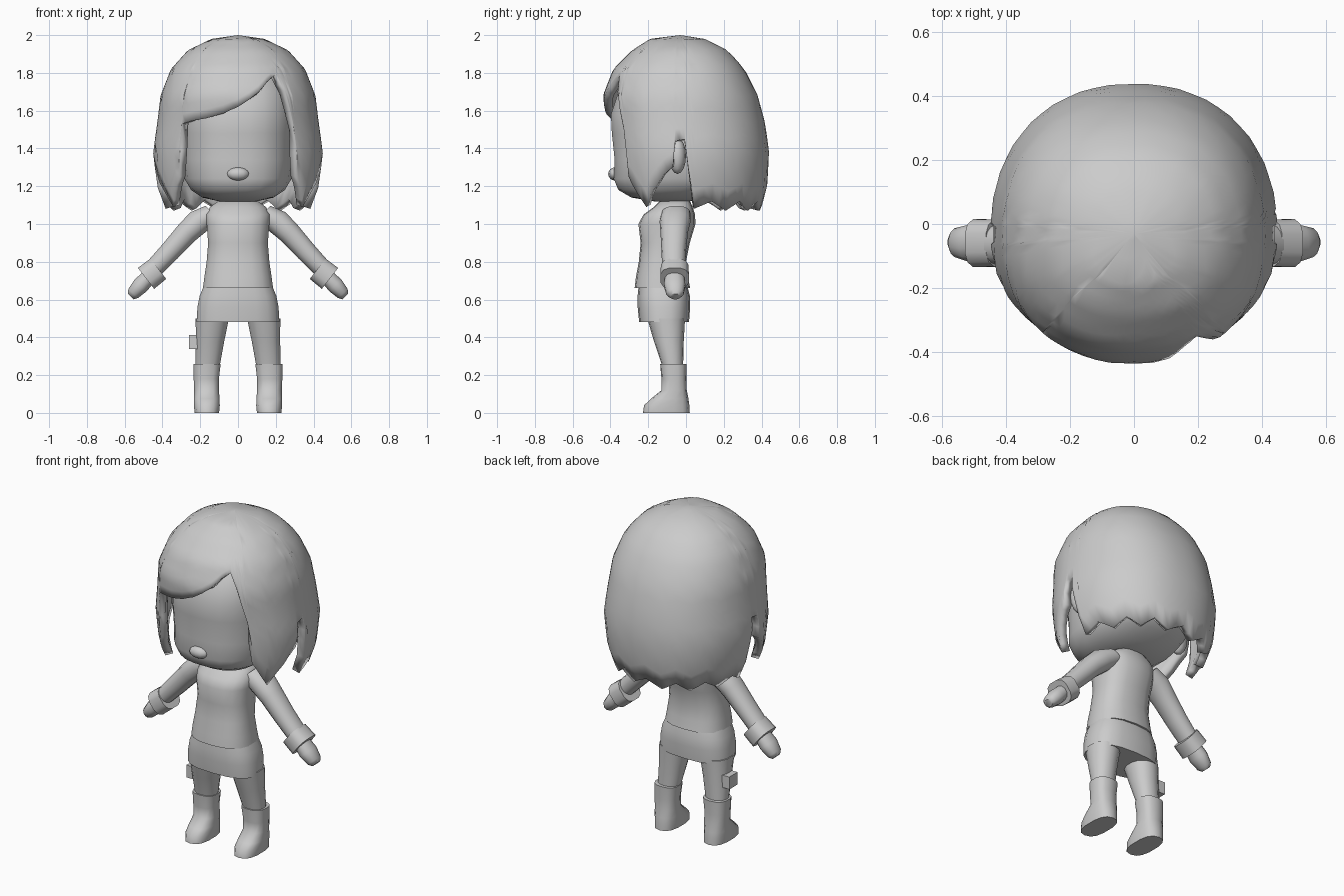
import bpy, bmesh, math
from math import sin, cos, pi, radians
from mathutils import Vector, Matrix

cube = bpy.data.objects.get("Cube")
if cube:
    bpy.data.objects.remove(cube, do_unlink=True)

grey = bpy.data.materials.new("plain grey")
grey.use_nodes = True
grey.diffuse_color = (0.6, 0.6, 0.6, 1)
grey.node_tree.nodes["Principled BSDF"].inputs["Base Color"].default_value = (0.6, 0.6, 0.6, 1)


def finish(name, bm, smooth=50, fix_normals=True):
    if fix_normals:
        bmesh.ops.recalc_face_normals(bm, faces=bm.faces)
    mesh = bpy.data.meshes.new(name)
    bm.to_mesh(mesh)
    bm.free()
    mesh.materials.append(grey)
    obj = bpy.data.objects.new(name, mesh)
    bpy.context.collection.objects.link(obj)
    bpy.ops.object.select_all(action="DESELECT")
    obj.select_set(True)
    bpy.context.view_layer.objects.active = obj
    if smooth:
        bpy.ops.object.shade_smooth_by_angle(angle=radians(smooth))
    return obj


def spow(v, p):
    return math.copysign(abs(v) ** (2 / p), v)


def loft(name, rings, sides=14, p=2.2, tilt=0, smooth=50):
    """Rings are (centre x, z, half width, front y, back y)."""
    bm = bmesh.new()
    turn = Matrix.Rotation(radians(tilt), 3, "Y")
    loops = []
    for x, z, w, front, back in rings:
        c = Vector((x, (front + back) / 2, z))
        loop = []
        for i in range(sides):
            a = 2 * pi * (i + 0.5) / sides
            off = Vector((w * spow(cos(a), p), (back - front) / 2 * spow(sin(a), p), 0))
            loop.append(bm.verts.new(c + turn @ off))
        loops.append(loop)
    for lo, hi in zip(loops, loops[1:]):
        for i in range(sides):
            k = (i + 1) % sides
            bm.faces.new((lo[i], lo[k], hi[k], hi[i]))
    bm.faces.new(loops[0][::-1])
    bm.faces.new(loops[-1])
    return finish(name, bm, smooth)


def upright(name, rings, **kw):
    return loft(name, [(0,) + r for r in rings], **kw)


def blob(name, centre, size):
    bm = bmesh.new()
    bmesh.ops.create_uvsphere(bm, u_segments=12, v_segments=8, radius=1)
    bmesh.ops.transform(bm, verts=bm.verts,
                        matrix=Matrix.Translation(centre) @ Matrix.Diagonal((*size, 1)))
    return finish(name, bm, 60)


def lerp(table, x, col=1):
    """Linear lookup in rows sorted by their first entry."""
    if x <= table[0][0]:
        return table[0][col]
    for a, b in zip(table, table[1:]):
        if x <= b[0]:
            return a[col] + (b[col] - a[col]) * (x - a[0]) / (b[0] - a[0])
    return table[-1][col]


# Head, nose and neck
upright("head", [
    (1.12, .10, -.17, .02), (1.14, .19, -.29, .10), (1.18, .25, -.36, .20),
    (1.24, .285, -.385, .28), (1.34, .295, -.38, .31), (1.48, .30, -.395, .33),
    (1.58, .305, -.40, .33), (1.70, .29, -.36, .30), (1.82, .23, -.27, .22),
    (1.88, .12, -.15, .12)], sides=24, p=2.5, smooth=60)
blob("nose", (0, -.375, 1.265), (.06, .037, .035))
upright("neck", [(1.06, .06, -.12, .0), (1.18, .06, -.12, .0)])

# Hair: radius by height (side, back, front) and hem height by angle from the front
profile = [(1.05, .375, .42, .33), (1.20, .43, .46, .36), (1.38, .45, .47, .375),
           (1.53, .428, .45, .39), (1.68, .41, .41, .41), (1.82, .355, .34, .355),
           (1.92, .265, .25, .255), (1.98, .14, .13, .16), (2.0, 0, 0, 0)]
side_hem = [(43, 1.25), (52, 1.16), (60, 1.09), (67, 1.17), (78, 1.26),
            (85, 1.30), (87, 1.44), (92, 1.45), (94, 1.3), (98, 1.08)]
fringe = [(-42, 1.53), (-34, 1.545), (-21, 1.56), (-9, 1.585), (0, 1.62), (14, 1.70),
          (22, 1.755), (30, 1.79), (36, 1.70), (41, 1.50)]
back_hem = [(98 + 12 * i, 1.12 if i % 2 else 1.07) for i in range(1, 14)]
hem = fringe + side_hem + back_hem + [(360 - a, z) for a, z in reversed(side_hem)]
hem.append((318, 1.53))

angles = sorted({a for a, z in hem} | {(a[0] + b[0]) / 2 for a, b in zip(hem, hem[1:])})[:-1]
ROWS = 16
bm = bmesh.new()
crown = bm.verts.new((0, -.03, 2))
columns = []
for a in angles:
    low = lerp(hem, a)
    s, c = spow(sin(radians(a)), 2.2), -spow(cos(radians(a)), 2.2)
    column = []
    for j in range(1, ROWS + 1):
        z = 2 - (2 - low) * (j / ROWS) ** 1.8
        depth = lerp(profile, z, 2 if c > 0 else 3)
        column.append(bm.verts.new((lerp(profile, z) * s, depth * c - .03, z)))
    columns.append(column)
for i, left in enumerate(columns):
    right = columns[(i + 1) % len(columns)]
    bm.faces.new((crown, left[0], right[0]))
    for j in range(ROWS - 1):
        bm.faces.new((left[j], left[j + 1], right[j + 1], right[j]))
hair = finish("hair", bm, 60, fix_normals=False)
shell = hair.modifiers.new("thickness", "SOLIDIFY")
shell.thickness = 0.045
shell.offset = -1

# Sweater and skirt
upright("sweater", [
    (.66, .188, -.272, .022), (.72, .18, -.265, .01), (.80, .168, -.25, 0),
    (.90, .16, -.24, .02), (1.0, .168, -.252, .05), (1.05, .172, -.225, .048),
    (1.09, .15, -.17, .035), (1.125, .10, -.135, .02)], sides=18, p=2.5)
upright("skirt", [
    (.48, .222, -.248, .016), (.56, .217, -.256, .022), (.62, .205, -.256, .02),
    (.68, .18, -.25, .005)], sides=18, p=2.7)

# Paired limbs; the model's left is +x
for label, s in (("left", 1), ("right", -1)):
    def limb(part, rings, **kw):
        kw["tilt"] = kw.get("tilt", 0) * s
        return loft(f"{label}_{part}", [(r[0] * s,) + r[1:] for r in rings], **kw)

    blob(f"{label}_ear", (.355 * s, -.045, 1.36), (.055, .045, .095))
    limb("sleeve", [(.46, .75, .05, -.125, -.005), (.36, .855, .056, -.13, 0),
                    (.27, .955, .062, -.135, .01), (.205, 1.015, .068, -.14, .025),
                    (.13, 1.055, .06, -.13, .025)], tilt=-45)
    limb("cuff", [(.487, .712, .072, -.137, .017), (.422, .763, .07, -.135, .015)],
         tilt=-52, p=2.8, sides=12)
    limb("hand", [(.568, .616, .022, -.085, -.03), (.555, .632, .036, -.105, -.012),
                  (.515, .675, .046, -.118, -.002), (.46, .733, .04, -.11, -.01)],
         tilt=-43, sides=12)
    limb("leg", [(.163, .2, .06, -.12, -.015), (.16, .26, .067, -.13, -.015),
                 (.148, .38, .077, -.17, -.012), (.136, .50, .09, -.205, -.005)])
    limb("boot", [(.165, 0, .066, -.228, .02), (.165, .04, .07, -.222, .018),
                  (.166, .075, .069, -.185, .013), (.166, .12, .067, -.13, .004),
                  (.168, .18, .068, -.13, .002), (.164, .26, .074, -.137, .004)], p=2.6)

# Thigh pouch on the model's right leg
bm = bmesh.new()
bmesh.ops.create_cube(bm, size=1, matrix=Matrix.Translation((-.235, -.085, .375))
                      @ Matrix.Diagonal((.05, .08, .075, 1)))
finish("thigh_pouch", bm, 0)
